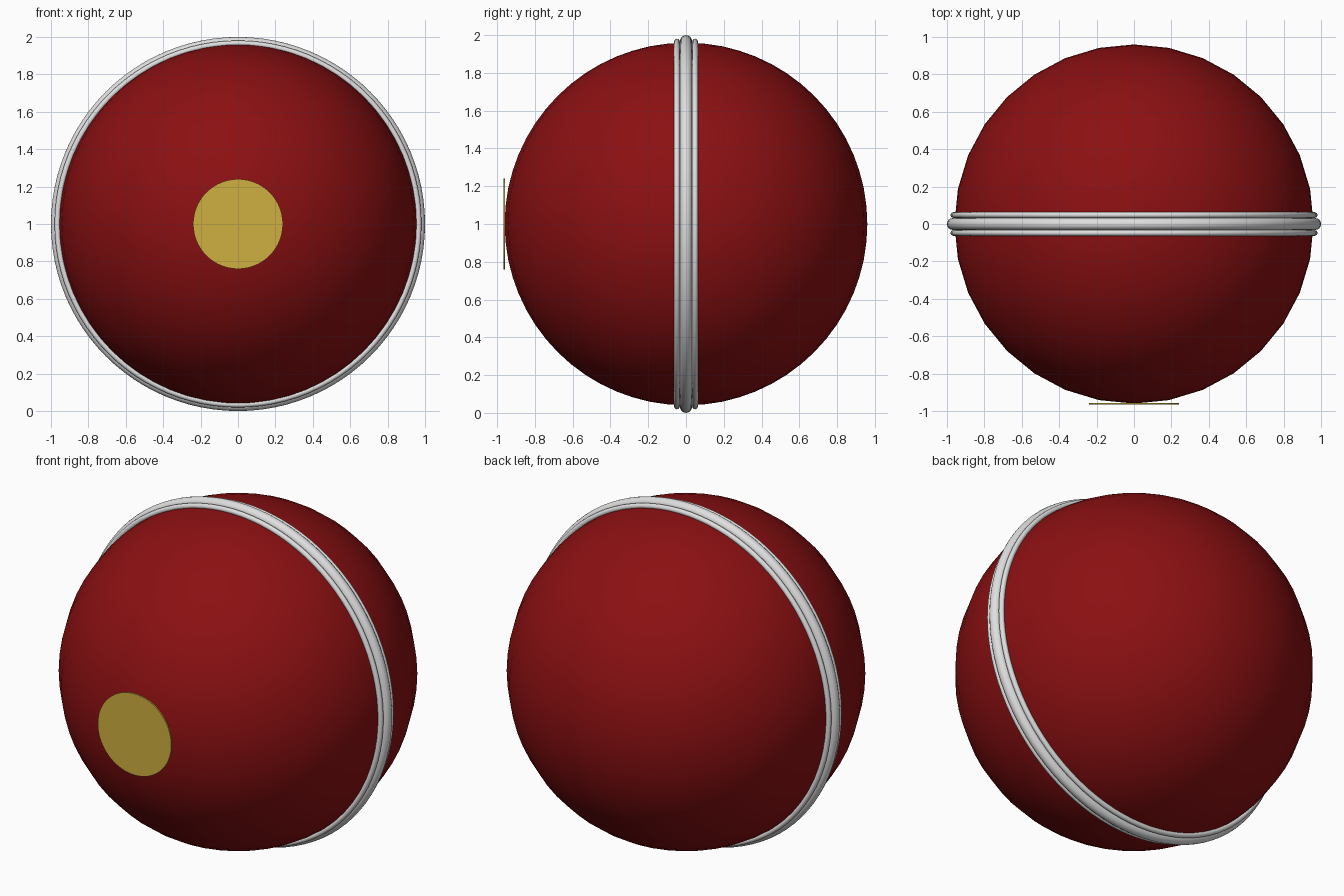
import bpy
import math

if "Cube" in bpy.data.objects:
    bpy.data.objects.remove(bpy.data.objects["Cube"])


def material(name, rgb):
    m = bpy.data.materials.new(name)
    m.diffuse_color = (*rgb, 1.0)
    m.use_nodes = True
    m.node_tree.nodes["Principled BSDF"].inputs["Base Color"].default_value = m.diffuse_color
    return m


RED = material("deep red", (0.26, 0.005, 0.006))
SILVER = material("pale silver", (0.74, 0.74, 0.74))
GOLD = material("gold", (0.62, 0.43, 0.05))
FACE_Y = (math.pi / 2, 0, 0)  # turns a z axis onto the y axis


def finish(name, mat):
    ob = bpy.context.object
    ob.name = name
    ob.data.materials.append(mat)
    bpy.ops.object.shade_smooth_by_angle(angle=math.radians(40))


def ring(name, y, major, minor):
    bpy.ops.mesh.primitive_torus_add(
        major_radius=major, minor_radius=minor, major_segments=96,
        minor_segments=16, location=(0, y, 1), rotation=FACE_Y)
    finish(name, SILVER)


# Ball body
bpy.ops.mesh.primitive_uv_sphere_add(
    segments=32, ring_count=32, radius=0.96, location=(0, 0, 1))
finish("ball", RED)

# Raised seam with a thin bead on each side
ring("seam", 0, 0.968, 0.032)
for side, label in ((-1, "front"), (1, "back")):
    ring(label + "_seam_bead", side * 0.048, 0.966, 0.015)

# Round plate on the front
bpy.ops.mesh.primitive_cylinder_add(
    vertices=64, radius=0.24, depth=0.009,
    location=(0, -0.9615, 1), rotation=FACE_Y)
finish("front_disc", GOLD)
